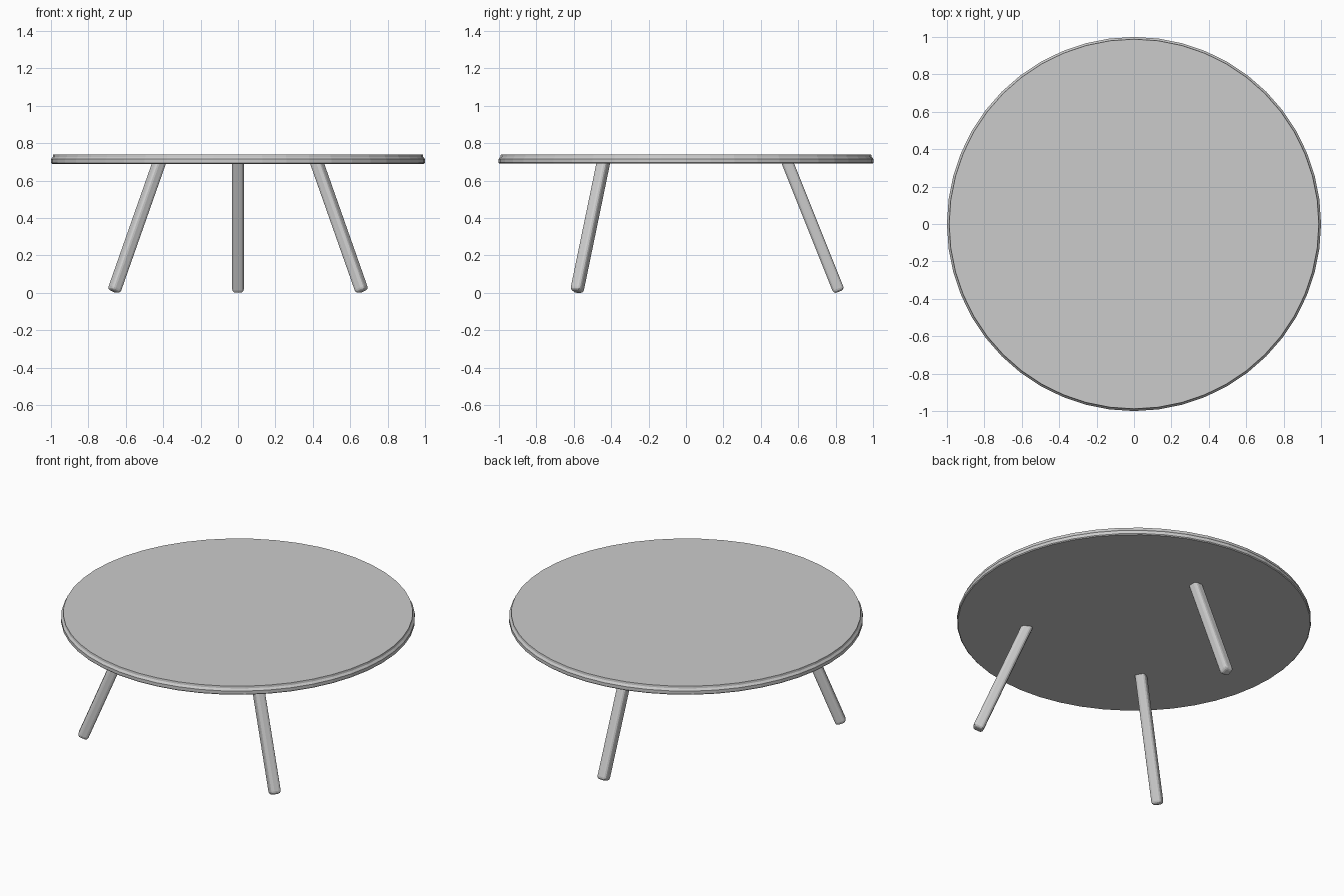
import bpy, bmesh, math
from mathutils import Vector, Matrix

if "Cube" in bpy.data.objects:
    bpy.data.objects.remove(bpy.data.objects["Cube"])


def finish(bm, name):
    bmesh.ops.recalc_face_normals(bm, faces=bm.faces)
    mesh = bpy.data.meshes.new(name)
    bm.to_mesh(mesh)
    bm.free()
    obj = bpy.data.objects.new(name, mesh)
    bpy.context.collection.objects.link(obj)
    return obj


def lathe(name, profile, sides):
    bm = bmesh.new()
    rings = [[bm.verts.new((r * math.cos(2 * math.pi * i / sides),
                            r * math.sin(2 * math.pi * i / sides), z))
              for i in range(sides)] for r, z in profile]
    for a, b in zip(rings, rings[1:]):
        for i in range(sides):
            j = (i + 1) % sides
            bm.faces.new((a[i], a[j], b[j], b[i]))
    bm.faces.new(rings[0])
    bm.faces.new(rings[-1])
    return finish(bm, name)


def leg(name, foot, head, width=0.062, bevel=0.018):
    # Rounded square bar splayed from the foot up into the top
    foot, head = Vector(foot), Vector(head)
    axis = (head - foot).normalized()
    side = axis.cross(Vector((0, 0, 1))).normalized()
    rot = Matrix((side, axis.cross(side), axis)).transposed().to_4x4()
    bm = bmesh.new()
    bmesh.ops.create_cube(bm, size=1)
    bmesh.ops.scale(bm, vec=(width, width, (head - foot).length), verts=bm.verts)
    edges = [e for e in bm.edges
             if not all(v.co.z > 0 for v in e.verts)]
    bmesh.ops.bevel(bm, geom=edges, offset=bevel, segments=3,
                    profile=0.5, affect='EDGES')
    bm.transform(Matrix.Translation((foot + head) / 2) @ rot)
    return finish(bm, name)


# Round top with a small step above the rim
lathe("table_top", [(0.995, 0.69), (1.0, 0.695), (1.0, 0.715), (0.99, 0.727),
                    (0.988, 0.74)], 48)

# Three splayed legs
leg("front_left_leg", (-0.664, -0.583, 0.007), (-0.42, -0.44, 0.70))
leg("front_right_leg", (0.664, -0.583, 0.007), (0.42, -0.44, 0.70))
leg("back_leg", (0, 0.817, 0.007), (0, 0.54, 0.70))
